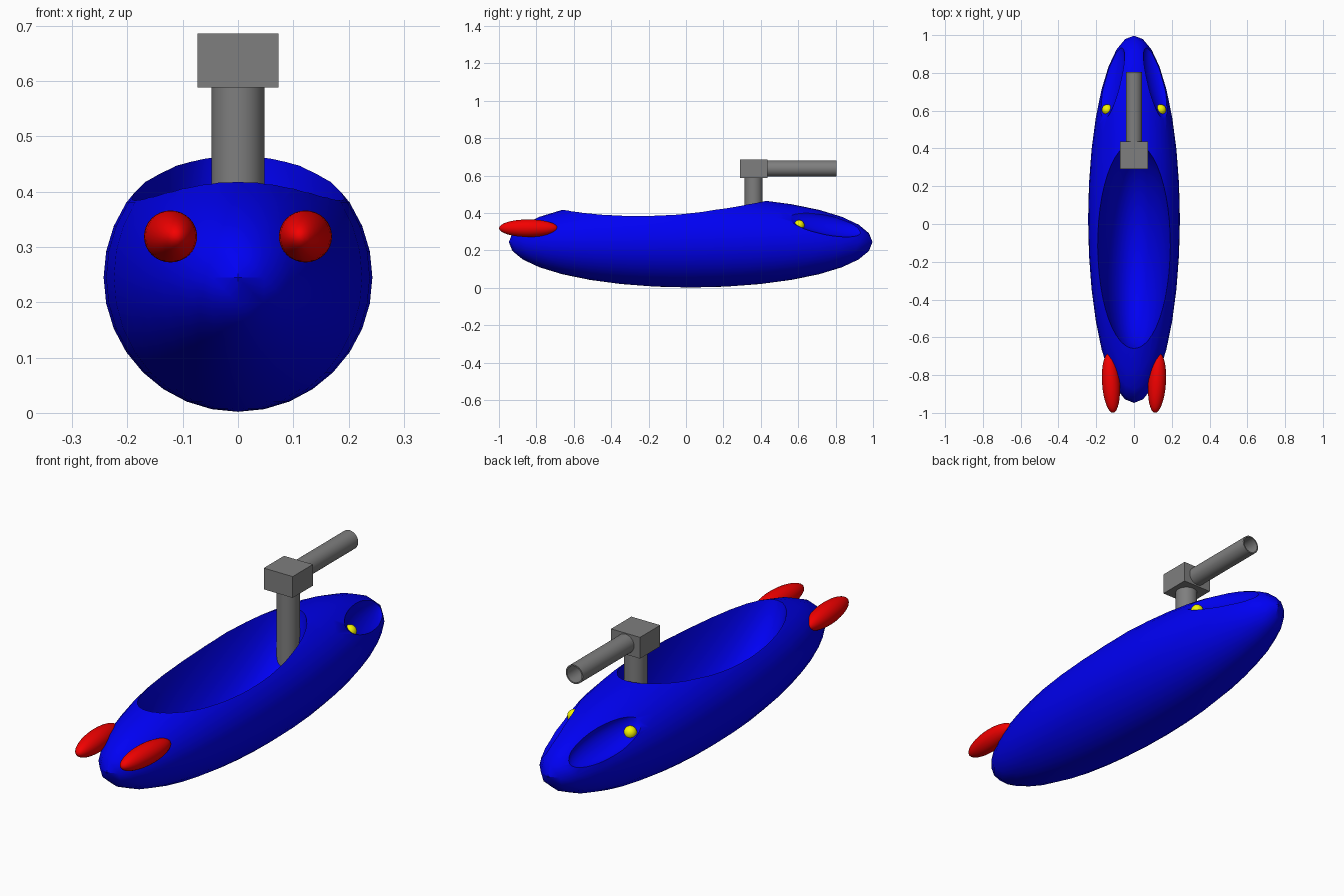
import bpy, bmesh, math
from mathutils import Vector, Matrix

if "Cube" in bpy.data.objects:
    bpy.data.objects.remove(bpy.data.objects["Cube"])


def material(name, color):
    m = bpy.data.materials.new(name)
    m.diffuse_color = color
    m.use_nodes = True
    m.node_tree.nodes["Principled BSDF"].inputs["Base Color"].default_value = m.diffuse_color
    return m


BLUE = material("blue", (0.0, 0.0, 0.9, 1))
RED = material("red", (0.9, 0.0, 0.0, 1))
YELLOW = material("yellow", (0.9, 0.9, 0.0, 1))
GREY = material("grey", (0.21, 0.21, 0.21, 1))


def finish(name, bm, mat=None):
    bmesh.ops.recalc_face_normals(bm, faces=bm.faces[:])
    me = bpy.data.meshes.new(name)
    bm.to_mesh(me)
    bm.free()
    ob = bpy.data.objects.new(name, me)
    bpy.context.collection.objects.link(ob)
    if mat:
        me.materials.append(mat)
    return ob


def smooth(ob, angle=35):
    bpy.ops.object.select_all(action='DESELECT')
    ob.select_set(True)
    bpy.context.view_layer.objects.active = ob
    bpy.ops.object.shade_smooth_by_angle(angle=math.radians(angle))


def ellipsoid(name, center, radii, mat=None, rot=Matrix.Identity(4), seg=32, rings=16):
    bm = bmesh.new()
    bmesh.ops.create_uvsphere(bm, u_segments=seg, v_segments=rings, radius=1)
    bm.transform(Matrix.Translation(center) @ rot @ Matrix.Diagonal((*radii, 1)))
    return finish(name, bm, mat)


def cut(ob, cutter):
    mod = ob.modifiers.new("cut", 'BOOLEAN')
    mod.operation = 'DIFFERENCE'
    mod.solver = 'EXACT'
    mod.object = cutter
    cutter.hide_render = True
    bpy.context.view_layer.objects.active = ob
    bpy.ops.object.modifier_apply(modifier=mod.name)
    bpy.data.objects.remove(cutter)


# hull with scooped cockpit
hull = ellipsoid("hull", (0, 0.025, 0.245), (0.243, 0.972, 0.243), BLUE)
cut(hull, ellipsoid("cockpit_cutter", (0, -0.12, 0.5), (0.2, 0.552, 0.41), seg=48, rings=24))

# headlight recesses and lamps, tail boosters
for s, side in ((-1, "left"), (1, "right")):
    along = Vector((-0.10 * s, 0.39, -0.08)).normalized()
    out = Vector((0.77 * s, 0, 0.64))
    out = (out - along * out.dot(along)).normalized()
    across = along.cross(out)
    rot = Matrix((across, along, out)).transposed().to_4x4()
    cut(hull, ellipsoid("recess_cutter", (0.125 * s, 0.745, 0.345), (0.07, 0.215, 0.045), rot=rot))
    smooth(ellipsoid(side + "_headlight", (0.142 * s, 0.605, 0.335),
                     (0.028, 0.028, 0.028), YELLOW))
    smooth(ellipsoid(side + "_red_pod", (0.122 * s, -0.842, 0.319), (0.047, 0.158, 0.047), RED,
                     Matrix.Rotation(math.radians(-4 * s), 4, 'Z')))
smooth(hull)

# mast
bm = bmesh.new()
bmesh.ops.create_cone(bm, cap_ends=True, segments=32, radius1=0.048, radius2=0.048, depth=0.45)
bm.transform(Matrix.Translation((0, 0.362, 0.375)))
smooth(finish("mast", bm, GREY))

# mast head block
bm = bmesh.new()
bmesh.ops.create_cube(bm, size=1)
bm.transform(Matrix.Translation((0, 0.363, 0.637)) @ Matrix.Diagonal((0.146, 0.146, 0.097, 1)))
finish("mast_head", bm, GREY)

# hollow barrel: spun rectangular wall section
bm = bmesh.new()
pts = [bm.verts.new((r, y, 0)) for r, y in
       ((0.037, 0.43), (0.043, 0.43), (0.043, 0.805), (0.037, 0.805))]
edges = [bm.edges.new((pts[i], pts[(i + 1) % 4])) for i in range(4)]
bmesh.ops.spin(bm, geom=pts + edges, cent=(0, 0, 0), axis=(0, 1, 0),
               angle=math.tau, steps=32, use_duplicate=False)
bmesh.ops.remove_doubles(bm, verts=bm.verts[:], dist=1e-4)
bm.transform(Matrix.Translation((0, 0, 0.638)))
smooth(finish("barrel", bm, GREY))
